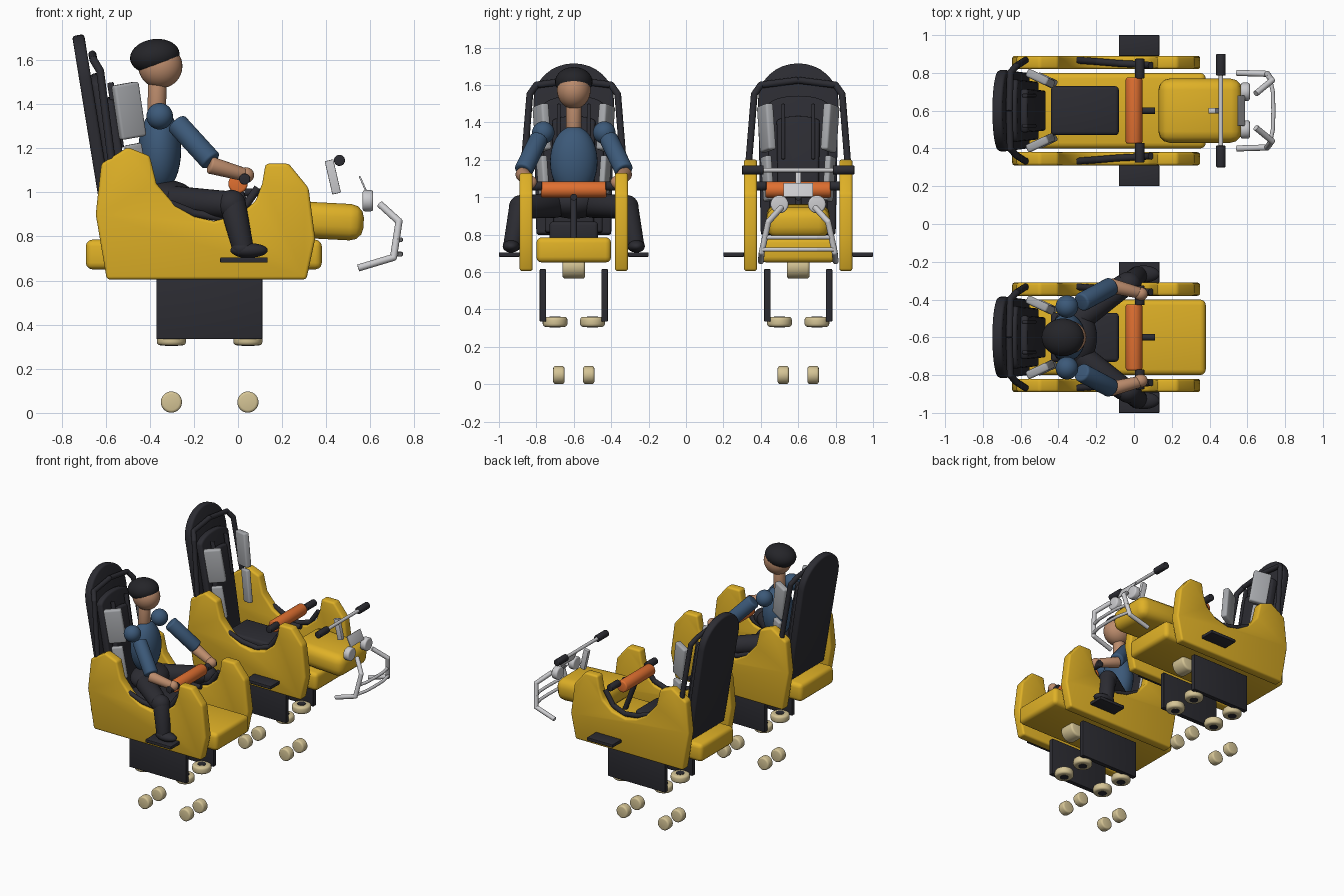
import bpy, bmesh, math
from mathutils import Vector, Matrix

if "Cube" in bpy.data.objects:
    bpy.data.objects.remove(bpy.data.objects["Cube"])


def material(name, rgb):
    m = bpy.data.materials.new(name)
    m.use_nodes = True
    m.diffuse_color = (*rgb, 1)
    m.node_tree.nodes["Principled BSDF"].inputs["Base Color"].default_value = (*rgb, 1)
    return m


YELLOW = material("yellow", (0.74, 0.44, 0.02))
DARK = material("charcoal", (0.025, 0.025, 0.032))
ORANGE = material("orange", (0.74, 0.16, 0.03))
SILVER = material("silver", (0.6, 0.6, 0.62))
GREY = material("pad grey", (0.38, 0.39, 0.41))
CREAM = material("cream", (0.66, 0.55, 0.3))
BLUE = material("shirt blue", (0.045, 0.1, 0.19))
SKIN = material("skin", (0.5, 0.26, 0.15))
HAIR = material("hair", (0.018, 0.018, 0.022))

origin = Vector((0, 0, 0))  # centre of the car being built


def finish(bm, name, mat, bevel=0, matrix=Matrix()):
    """Turn a bmesh into a placed, coloured object with soft edges."""
    bmesh.ops.recalc_face_normals(bm, faces=bm.faces)
    mesh = bpy.data.meshes.new(name)
    bm.to_mesh(mesh)
    bm.free()
    ob = bpy.data.objects.new(name, mesh)
    bpy.context.collection.objects.link(ob)
    mesh.materials.append(mat)
    ob.matrix_world = Matrix.Translation(origin) @ matrix
    bpy.ops.object.select_all(action='DESELECT')
    bpy.context.view_layer.objects.active = ob
    ob.select_set(True)
    if bevel:
        mod = ob.modifiers.new("soft edges", 'BEVEL')
        mod.width, mod.segments, mod.limit_method = bevel, 3, 'ANGLE'
        bpy.ops.object.modifier_apply(modifier=mod.name)
    bpy.ops.object.shade_smooth_by_angle(angle=math.radians(40))
    return ob


def place(loc, rot=(0, 0, 0)):
    m = Matrix.Translation(loc)
    for angle, axis in zip(reversed(rot), "ZYX"):
        m = m @ Matrix.Rotation(math.radians(angle), 4, axis)
    return m


def box(name, loc, size, mat, bevel=0.01, rot=(0, 0, 0)):
    bm = bmesh.new()
    bmesh.ops.create_cube(bm, size=1)
    bmesh.ops.scale(bm, vec=size, verts=bm.verts)
    return finish(bm, name, mat, bevel, place(loc, rot))


def ball(name, loc, radii, mat, rot=(0, 0, 0)):
    bm = bmesh.new()
    bmesh.ops.create_uvsphere(bm, u_segments=32, v_segments=18, radius=1)
    bmesh.ops.scale(bm, vec=radii, verts=bm.verts)
    return finish(bm, name, mat, 0, place(loc, rot))


def rod(name, a, b, r, mat, bevel=0, r2=None):
    """Cylinder or cone between two points."""
    a, b = Vector(a), Vector(b)
    bm = bmesh.new()
    bmesh.ops.create_cone(bm, cap_ends=True, segments=28, radius1=r,
                          radius2=r2 or r, depth=(b - a).length)
    turn = (b - a).to_track_quat('Z', 'Y').to_matrix().to_4x4()
    return finish(bm, name, mat, bevel, Matrix.Translation((a + b) / 2) @ turn)


def prism(name, outline, thickness, mat, bevel, matrix, axis):
    """Extrude a 2D outline along x or y, centred."""
    bm = bmesh.new()
    h = thickness / 2
    pos = (lambda u, v: (u, -h, v)) if axis == 'y' else (lambda u, v: (-h, u, v))
    face = bm.faces.new([bm.verts.new(pos(u, v)) for u, v in outline])
    new = bmesh.ops.extrude_face_region(bm, geom=[face])["geom"]
    step = (0, thickness, 0) if axis == 'y' else (thickness, 0, 0)
    bmesh.ops.translate(bm, vec=step, verts=[g for g in new if isinstance(g, bmesh.types.BMVert)])
    return finish(bm, name, mat, bevel, matrix)


def tube(name, points, r, mat):
    """Chain of rods with round joints."""
    for i, (a, b) in enumerate(zip(points, points[1:])):
        rod(name, a, b, r, mat)
        if i:
            ball(name + "_joint", a, (r, r, r), mat)


PANEL = [(-.595, .605), (-.645, .9), (-.62, 1.13), (-.5, 1.205), (-.4, 1.165), (-.37, 1.04),
         (-.285, .94), (-.2, .89), (-.11, .87), (0, .895), (.08, .96), (.11, 1.04),
         (.125, 1.13), (.23, 1.13), (.32, 1.02), (.35, .79), (.31, .605)]
LEAN = -9.2


def back_outline(half, top, round_height):
    arc = [(half * math.cos(t), top - round_height * (1 - math.sin(t)))
           for t in (math.pi * i / 16 for i in range(17))]
    return [(-half * .93, 0)] + [(half * .93, 0)] + arc


def build_car():
    # body
    box("body_base", (-.155, 0, .718), (1.07, .4, .135), YELLOW, .03)
    for s in (-1, 1):
        prism("side_panel", PANEL, .07, YELLOW, .014, place((0, s * .255, 0)), 'y')
        box("foot_plate", (.027, s * .345, .693), (.215, .11, .024), DARK, .004)
        tube("rim_pad", [(-.31, s * .268, .95), (-.2, s * .26, .905), (-.08, s * .25, .885),
                         (.02, s * .245, .92), (.09, s * .24, 1.02)], .018, DARK)
    # seat
    box("seat_cushion", (-.26, 0, .82), (.36, .26, .1), DARK, .02)
    prism("seat_shell", back_outline(.215, .925, .2), .055, DARK, .014,
          place((-.577, 0, .8), (0, LEAN, 0)), 'x')
    prism("seat_back", back_outline(.165, .74, .06), .05, DARK, .014,
          place((-.527, 0, .81), (0, LEAN, 0)), 'x')
    prism("seat_pad", back_outline(.115, .62, .03), .04, DARK, .014,
          place((-.485, 0, .82), (0, LEAN, 0)), 'x')
    for s in (-1, 1):
        box("shoulder_pad", (-.495, s * .17, 1.37), (.125, .045, .25), GREY, .012,
            (0, LEAN, -25 * s))
        box("waist_pad", (-.46, s * .165, 1.1), (.08, .035, .24), GREY, .01, (0, LEAN, -25 * s))
        box("back_rib", (-.555, s * .08, 1.35), (.03, .02, .3), DARK, .006, (0, LEAN, 0))
        tube("roll_bar", [(-.57, s * .27, 1.12), (-.625, s * .235, 1.55),
                          (-.655, s * .2, 1.6), (-.66, 0, 1.625)], .018, DARK)
    # lap bar
    rod("lap_bar", (0, -.175, 1.04), (0, .175, 1.04), .044, ORANGE, .01)
    rod("lap_post", (.0, 0, 1.02), (.1, 0, .76), .018, DARK)
    rod("lap_latch", (.03, 0, 1.0), (.11, 0, 1.0), .018, DARK)
    for s in (-1, 1):
        rod("lap_grip", (.03, s * .17, 1.06), (.03, s * .275, 1.06), .025, DARK, .005)
        # undercarriage
        box("chassis_plate", (-.13, s * .165, .475), (.48, .034, .28), DARK, .004)
        for x in (-.302, .045):
            rod("guide_wheel", (x, s * .1, .306), (x, s * .1, .36), .066, CREAM, .016)
            rod("guide_hub", (x, s * .1, .303), (x, s * .1, .363), .03, DARK)
            rod("lower_wheel", (x, s * .08 - .03, .049), (x, s * .08 + .03, .049), .048, CREAM, .012)
    for x in (-.302, .045):
        rod("road_wheel", (x, -.06, .63), (x, .06, .63), .066, CREAM, .014)


def build_nose():
    # front cowl
    box("nose_cowl", (.35, 0, .873), (.44, .34, .165), YELLOW, .06, (0, 3, 0))
    # handlebar
    rod("handlebar", (.46, -.2, 1.145), (.46, .2, 1.145), .012, SILVER)
    box("handlebar_stem", (.43, 0, 1.07), (.04, .03, .155), SILVER, .004, (0, -13, 0))
    box("front_plate", (.567, 0, 1.037), (.008, .16, .08), SILVER, .001, (0, -24, 0))
    for s in (-1, 1):
        rod("handle_grip", (.46, s * .185, 1.145), (.46, s * .3, 1.145), .025, DARK, .005)
        rod("headlight", (.565, s * .1, .962), (.613, s * .1, .962), .048, SILVER, .01)
        tube("bull_bar", [(.645, s * .09, .945), (.73, s * .16, .868),
                          (.705, s * .195, .705), (.545, s * .2, .657)], .016, SILVER)
    for z in (.785, .72):
        tube("cross_bar", [(.715, -.19, z), (.735, -.1, z), (.738, 0, z),
                           (.735, .1, z), (.715, .19, z)], .011, SILVER)


def build_rider():
    # head and torso
    ball("head", (-.352, 0, 1.572), (.1, .09, .1), SKIN)
    ball("hair", (-.377, 0, 1.617), (.113, .1, .078), HAIR, (0, -8, 0))
    rod("neck", (-.37, 0, 1.34), (-.365, 0, 1.5), .042, SKIN, .01)
    ball("torso", (-.355, 0, 1.19), (.097, .127, .19), BLUE)
    ball("hips", (-.32, 0, .97), (.125, .16, .085), DARK)
    for s in (-1, 1):
        # arms
        ball("shoulder", (-.355, s * .163, 1.345), (.06, .06, .06), BLUE)
        rod("upper_arm", (-.28, s * .185, 1.315), (-.12, s * .27, 1.14), .05, BLUE, .012)
        rod("forearm", (-.13, s * .275, 1.125), (.03, s * .235, 1.08), .04, SKIN, .01, .03)
        ball("hand", (.035, s * .23, 1.078), (.038, .035, .036), SKIN)
        # legs
        rod("thigh", (-.3, s * .09, .96), (-.04, s * .285, .945), .07, DARK, .015, .06)
        ball("knee", (-.03, s * .285, .945), (.066, .062, .066), DARK)
        rod("shin", (-.025, s * .285, .95), (.025, s * .33, .735), .06, DARK, .01, .048)
        ball("shoe", (.05, s * .335, .737), (.085, .045, .033), DARK)
        ball("ankle", (.02, s * .33, .745), (.05, .048, .04), DARK)


origin = Vector((0, -.6, 0))
build_car()
build_rider()
origin = Vector((0, .6, 0))
build_car()
build_nose()
